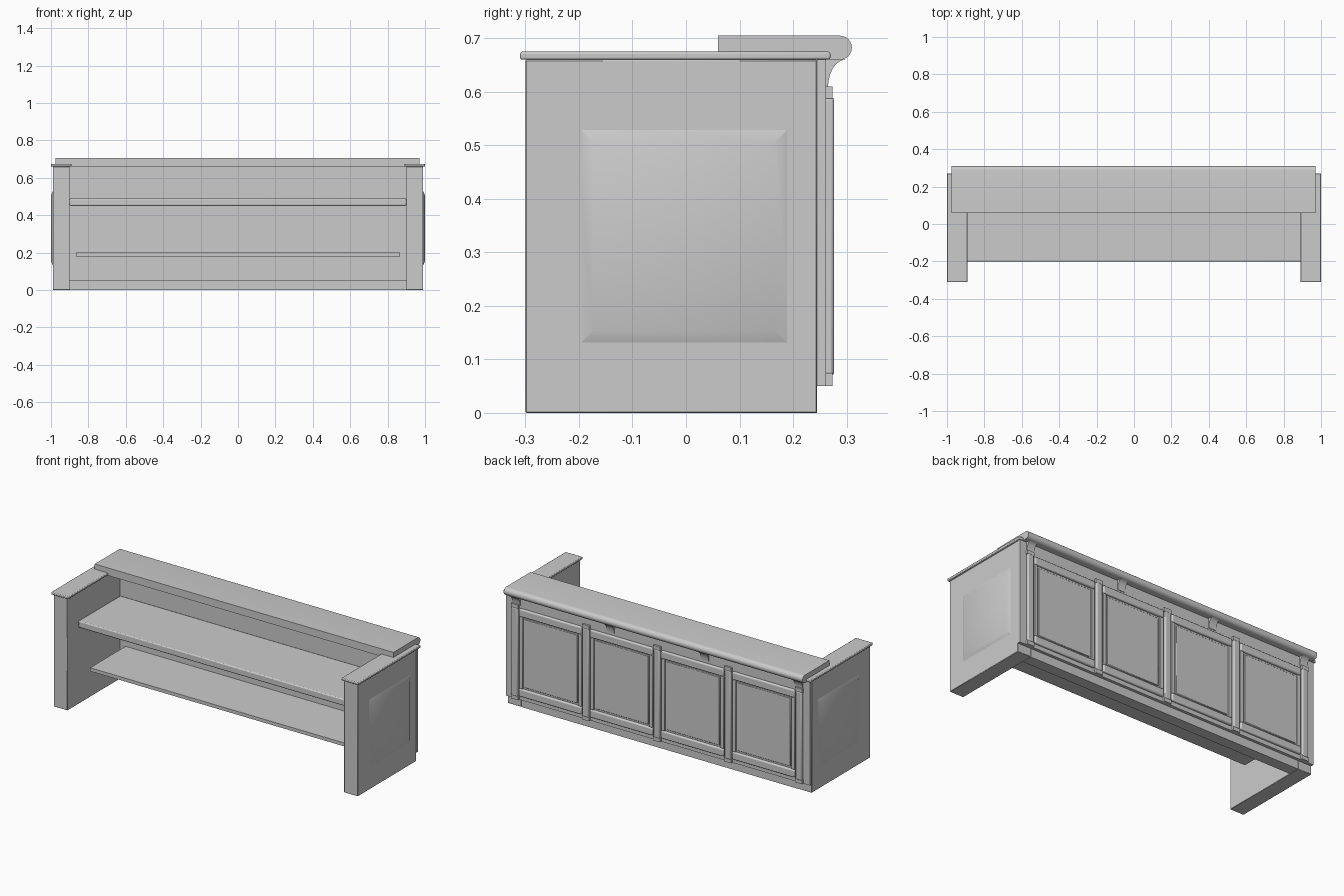
import bpy, bmesh, math

cube = bpy.data.objects.get("Cube")
if cube:
    bpy.data.objects.remove(cube, do_unlink=True)

grey = bpy.data.materials.new("plain grey")
grey.use_nodes = True
colour = (0.6, 0.6, 0.6, 1)
grey.diffuse_color = colour
grey.node_tree.nodes["Principled BSDF"].inputs["Base Color"].default_value = colour


def finish(name, bm, bevel=0, segments=2):
    """Turn a bmesh into a named object with optional rounded edges."""
    bmesh.ops.recalc_face_normals(bm, faces=bm.faces)
    mesh = bpy.data.meshes.new(name)
    bm.to_mesh(mesh)
    bm.free()
    mesh.materials.append(grey)
    obj = bpy.data.objects.new(name, mesh)
    bpy.context.collection.objects.link(obj)
    if bevel:
        mod = obj.modifiers.new("rounding", "BEVEL")
        mod.width, mod.segments = bevel, segments
    bpy.ops.object.select_all(action="DESELECT")
    obj.select_set(True)
    bpy.context.view_layer.objects.active = obj
    bpy.ops.object.shade_smooth_by_angle(angle=math.radians(32))
    return obj


def box_mesh(x, y, z):
    bm = bmesh.new()
    bmesh.ops.create_cube(bm, size=1)
    for v in bm.verts:
        v.co = [lo + (c + 0.5) * (hi - lo) for c, (lo, hi) in zip(v.co, (x, y, z))]
    return bm


def box(name, x, y, z, bevel=0, segments=2):
    return finish(name, box_mesh(x, y, z), bevel, segments)


def extrude_profile(name, points, x):
    """Sweep a (y, z) outline from x[0] to x[1]."""
    bm = bmesh.new()
    face = bm.faces.new([bm.verts.new((x[0], py, pz)) for py, pz in points])
    swept = bmesh.ops.extrude_face_region(bm, geom=[face])["geom"]
    moved = [g for g in swept if isinstance(g, bmesh.types.BMVert)]
    bmesh.ops.translate(bm, verts=moved, vec=(x[1] - x[0], 0, 0))
    return finish(name, bm)


def span(a, b, side):
    return tuple(sorted((a * side, b * side)))


# End walls with rounded caps and softly raised side fields
for side, label in ((1, "left"), (-1, "right")):
    box(label + "_end_wall", span(0.9, 0.99, side), (-0.30, 0.245), (0, 0.66), 0.002, 1)
    box(label + "_end_cap", span(0.89, 1.0, side), (-0.31, 0.27), (0.66, 0.675), 0.004)
    bm = box_mesh(span(0.985, 1.0, side), (-0.207, 0.2), (0.12, 0.54))
    for v in bm.verts:
        if abs(v.co.x) > 0.99:
            v.co.y += 0.035 if v.co.y < 0 else -0.035
            v.co.z += 0.035 if v.co.z < 0.3 else -0.035
    finish(label + "_side_panel", bm)

# Back wall, plinth and outer facing board
box("back_wall", (-0.9, 0.9), (0.19, 0.245), (0.05, 0.66))
box("plinth", (-0.9, 0.9), (0.18, 0.245), (0, 0.05))
box("facing_board", (-0.99, 0.99), (0.245, 0.262), (0.05, 0.66))

# Shelves on the service side
box("upper_shelf", (-0.9, 0.9), (-0.20, 0.19), (0.45, 0.49), 0.006)
box("lower_shelf", (-0.865, 0.865), (-0.14, 0.19), (0.18, 0.20))

# Counter top with a bullnose on the customer side
radius = 0.0225
nose = [(0.2875 + radius * math.cos(a), 0.6825 + radius * math.sin(a))
        for a in (math.radians(-90 + 15 * i) for i in range(13))]
extrude_profile("counter_top", [(0.06, 0.66)] + nose + [(0.06, 0.705)], (-0.975, 0.97))

# Stiles with a rounded shaft and square end blocks
pitch = 0.4625
for i in range(5):
    x = (i - 2) * pitch
    box("stile_shaft", (x - 0.02, x + 0.02), (0.255, 0.277), (0.07, 0.59), 0.006)
    for low, high in ((0.05, 0.075), (0.588, 0.61)):
        box("stile_block", (x - 0.023, x + 0.023), (0.255, 0.274), (low, high))

# Framed panels between the stiles
for i in range(4):
    x = (i - 1.5) * pitch
    half = pitch / 2 - 0.028
    for low, high in ((0.075, 0.12), (0.545, 0.59)):
        box("panel_rail", (x - half, x + half), (0.255, 0.276), (low, high), 0.007, 3)
    for side in (-1, 1):
        edges = sorted((x + side * half, x + side * (half - 0.022)))
        box("panel_side_strip", edges, (0.255, 0.271), (0.12, 0.545), 0.003)
    box("panel_field", (x - half + 0.03, x + half - 0.03), (0.255, 0.267), (0.13, 0.535), 0.003, 1)

# Concave brackets beneath the overhang
curve = [(0.297 - 0.032 * math.sin(a), 0.605 + 0.055 * math.cos(a))
         for a in (math.radians(15 * i) for i in range(7))]
for x in (-0.92, -0.307, 0.307, 0.92):
    extrude_profile("bracket", [(0.255, 0.605), (0.255, 0.662)] + curve, (x - 0.025, x + 0.025))
